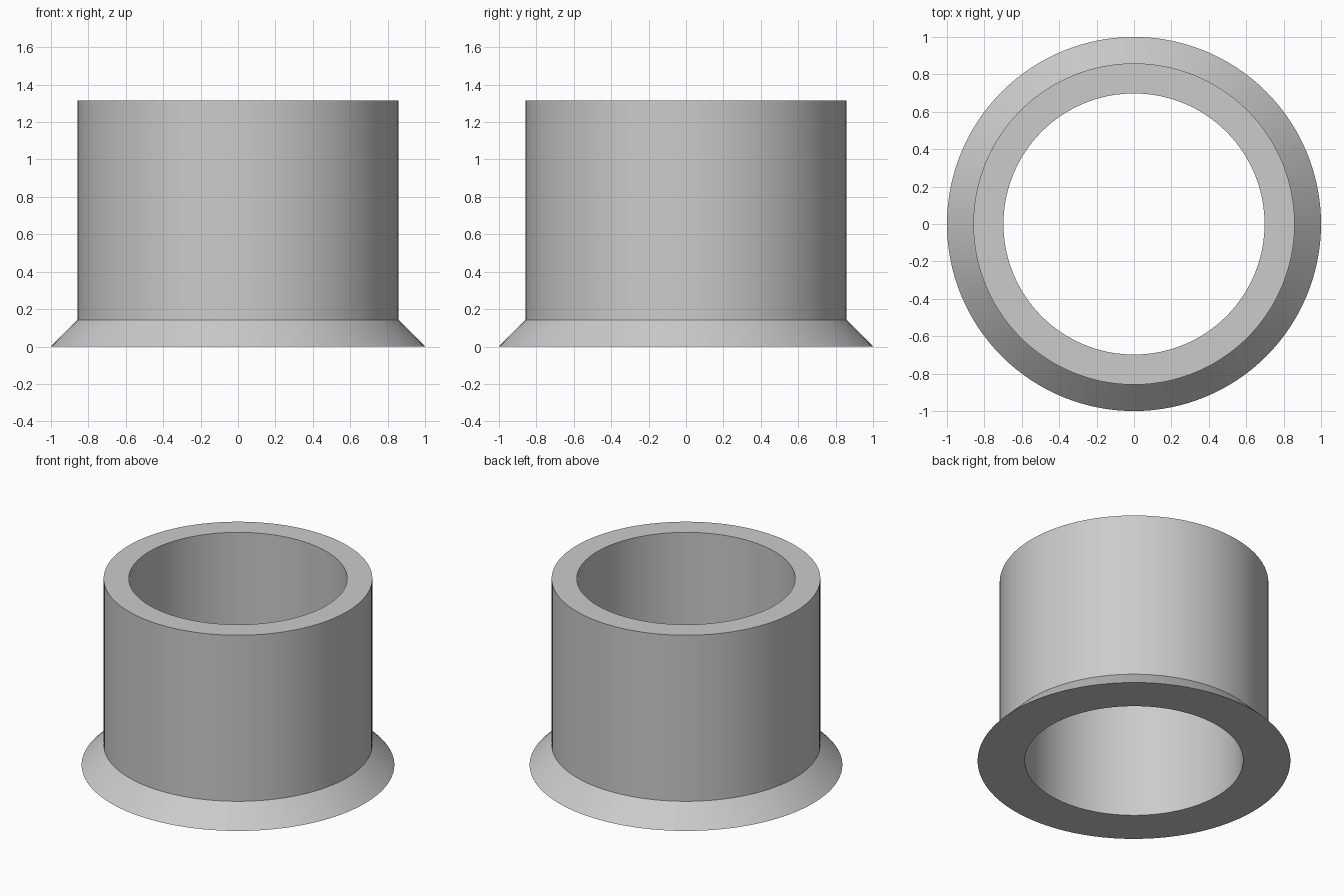
import bpy
import bmesh
import math

SEGMENTS = 128

cube = bpy.data.objects.get("Cube")
if cube:
    bpy.data.objects.remove(cube, do_unlink=True)

# Single plain grey finish
grey = bpy.data.materials.new("light_grey")
grey.use_nodes = True
colour = (0.6, 0.6, 0.6, 1.0)
grey.diffuse_color = colour
grey.node_tree.nodes["Principled BSDF"].inputs["Base Color"].default_value = colour

# Wall section (radius, height): bore, top rim, outer wall, flared foot
profile = [(0.698, 0), (1.0, 0), (0.859, 0.143), (0.859, 1.315), (0.698, 1.315)]

# Turn the closed section around the z axis
bm = bmesh.new()
rings = []
for i in range(SEGMENTS):
    a = math.tau * i / SEGMENTS
    rings.append([bm.verts.new((r * math.cos(a), r * math.sin(a), z)) for r, z in profile])
count = len(profile)
for i, ring in enumerate(rings):
    following = rings[(i + 1) % SEGMENTS]
    for j in range(count):
        k = (j + 1) % count
        bm.faces.new((ring[j], following[j], following[k], ring[k]))
bmesh.ops.recalc_face_normals(bm, faces=bm.faces)

mesh = bpy.data.meshes.new("flanged_bushing")
bm.to_mesh(mesh)
bm.free()
mesh.materials.append(grey)
bushing = bpy.data.objects.new("flanged_bushing", mesh)
bpy.context.collection.objects.link(bushing)

# Smooth round walls with crisp rims
bpy.ops.object.select_all(action="DESELECT")
bushing.select_set(True)
bpy.context.view_layer.objects.active = bushing
bpy.ops.object.shade_smooth_by_angle(angle=math.radians(30))
